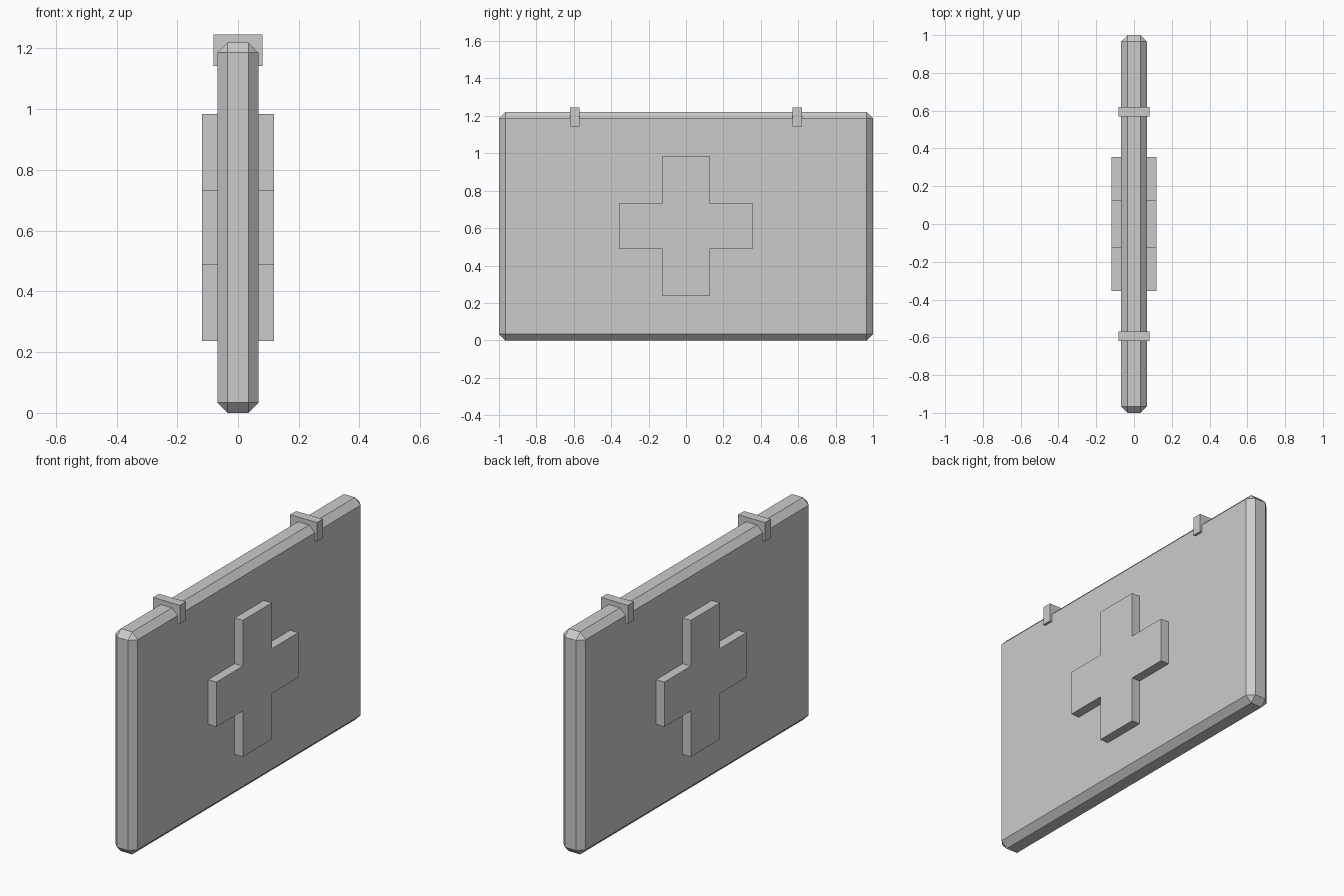
import bpy, bmesh

if "Cube" in bpy.data.objects:
    bpy.data.objects.remove(bpy.data.objects["Cube"])


def finish(name, bm):
    bmesh.ops.recalc_face_normals(bm, faces=bm.faces)
    mesh = bpy.data.meshes.new(name)
    bm.to_mesh(mesh)
    bm.free()
    obj = bpy.data.objects.new(name, mesh)
    bpy.context.collection.objects.link(obj)
    return obj


def box(name, size, center):
    bm = bmesh.new()
    bmesh.ops.create_cube(bm, size=1)
    bmesh.ops.scale(bm, vec=size, verts=bm.verts)
    bmesh.ops.translate(bm, vec=center, verts=bm.verts)
    return finish(name, bm)


# Flat panel with single-segment chamfered edges
panel = box("panel", (0.136, 2.0, 1.22), (0, 0, 0.61))
bevel = panel.modifiers.new("chamfer", 'BEVEL')
bevel.width = 0.034
bevel.segments = 1

# Raised cross passing through the panel, showing on both faces
a, w, h, t, zc = 0.126, 0.355, 0.374, 0.123, 0.611
outline = [(a, t), (a, h), (-a, h), (-a, t), (-w, t), (-w, -t),
           (-a, -t), (-a, -h), (a, -h), (a, -t), (w, -t), (w, t)]
bm = bmesh.new()
face = bm.faces.new([bm.verts.new((-0.118, y, zc + z)) for y, z in outline])
ext = bmesh.ops.extrude_face_region(bm, geom=[face], use_keep_orig=True)
bmesh.ops.translate(bm, vec=(0.236, 0, 0),
                    verts=[v for v in ext["geom"] if isinstance(v, bmesh.types.BMVert)])
finish("raised_cross", bm)

# Two clips over the top edge
for side, label in ((-1, "front"), (1, "back")):
    box(label + "_clip", (0.163, 0.051, 0.103), (0, side * 0.594, 1.1945))
